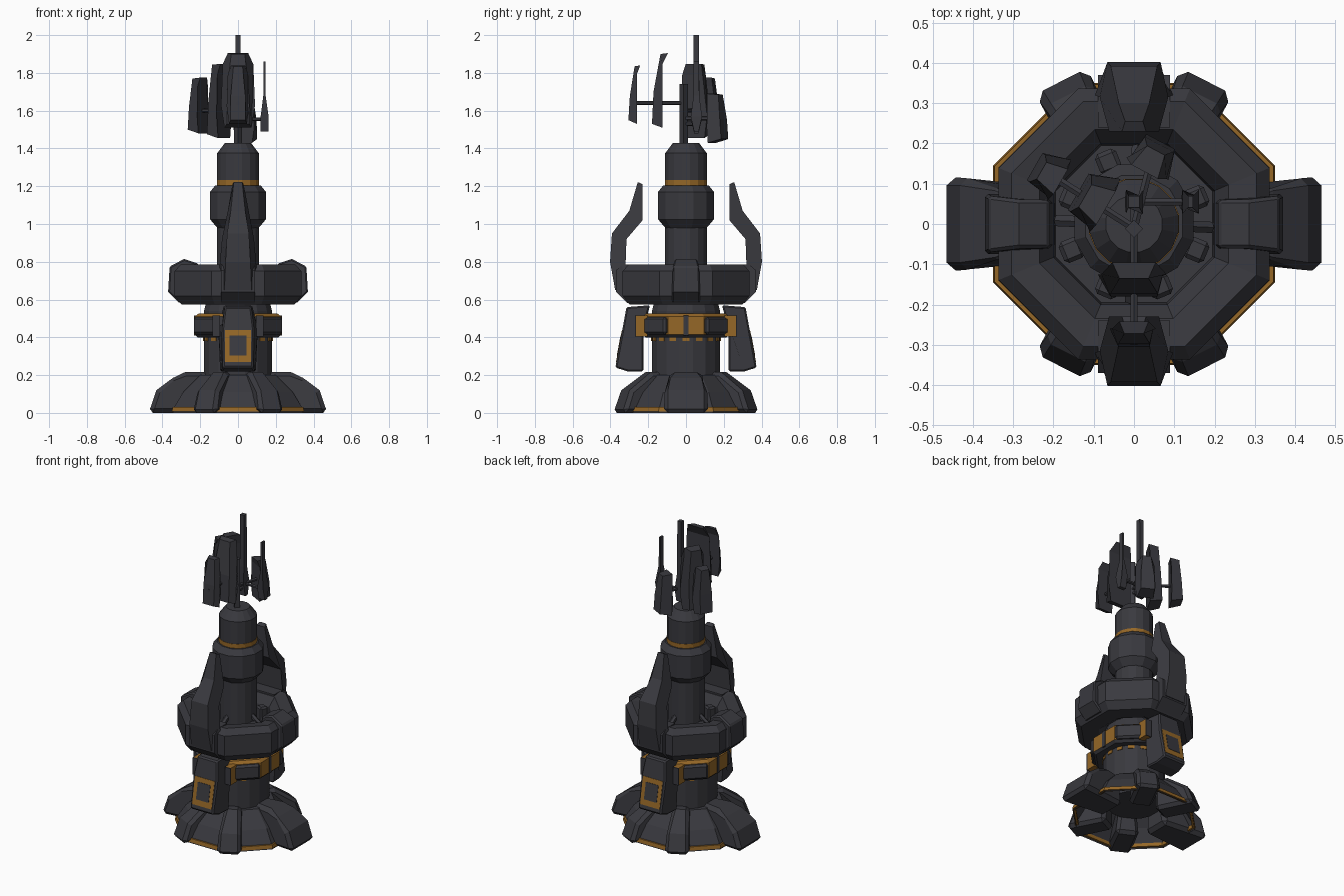
import bpy, bmesh, math
from mathutils import Matrix, Vector

if "Cube" in bpy.data.objects:
    bpy.data.objects.remove(bpy.data.objects["Cube"])


def material(name, col):
    m = bpy.data.materials.new(name)
    m.diffuse_color = (*col, 1)
    m.use_nodes = True
    m.node_tree.nodes["Principled BSDF"].inputs["Base Color"].default_value = m.diffuse_color
    return m


DARK = material("dark_metal", (0.041, 0.041, 0.049))
ORANGE = material("orange_paint", (0.30, 0.135, 0.02))


def finish(name, bm, mat, bevel=0):
    bmesh.ops.recalc_face_normals(bm, faces=bm.faces[:])
    me = bpy.data.meshes.new(name)
    bm.to_mesh(me)
    bm.free()
    ob = bpy.data.objects.new(name, me)
    bpy.context.collection.objects.link(ob)
    me.materials.append(mat)
    if bevel:
        b = ob.modifiers.new("chamfer", 'BEVEL')
        b.width, b.segments, b.limit_method = bevel, 1, 'ANGLE'
        b.angle_limit = math.radians(50)
    return ob


def prism(name, pts, angle, mat=DARK, bevel=0, offset=(0, 0, 0)):
    """Closed (radius, z, half_width) outline, mirrored across its own plane."""
    bm = bmesh.new()
    M = Matrix.Translation(offset) @ Matrix.Rotation(math.radians(angle), 4, 'Z')
    a = [bm.verts.new(M @ Vector((r, w, z))) for r, z, w in pts]
    b = [bm.verts.new(M @ Vector((r, -w, z))) for r, z, w in pts]
    n = len(pts)
    for i in range(n):
        j = (i + 1) % n
        bm.faces.new((a[i], a[j], b[j], b[i]))
    bm.faces.new(a)
    bm.faces.new(b[::-1])
    return finish(name, bm, mat, bevel)


def lathe(name, prof, n, mat=DARK, ring=False, cap=True):
    """Faceted turning of (apothem, z) points with a flat facing +x."""
    bm = bmesh.new()
    k = 1 / math.cos(math.pi / n)
    rows = [[bm.verts.new((r * k * math.cos((i + .5) * math.tau / n),
                           r * k * math.sin((i + .5) * math.tau / n), z))
             for i in range(n)] for r, z in prof]
    pairs = list(zip(rows, rows[1:]))
    if ring:
        pairs.append((rows[-1], rows[0]))
    for p, q in pairs:
        for i in range(n):
            j = (i + 1) % n
            bm.faces.new((p[i], p[j], q[j], q[i]))
    if cap and not ring:
        bm.faces.new(rows[0])
        bm.faces.new(rows[-1])
    return finish(name, bm, mat)


def box(name, angle, r0, r1, z0, z1, w, mat=DARK, bevel=0, offset=(0, 0, 0)):
    return prism(name, [(r0, z0, w), (r1, z0, w), (r1, z1, w), (r0, z1, w)],
                 angle, mat, bevel, offset)


def rod(name, p, q, rad, sides=6):
    p, q = Vector(p), Vector(q)
    bm = bmesh.new()
    M = Matrix.Translation((p + q) / 2) @ (q - p).to_track_quat('Z', 'Y').to_matrix().to_4x4()
    bmesh.ops.create_cone(bm, cap_ends=True, segments=sides, radius1=rad, radius2=rad,
                          depth=(q - p).length, matrix=M)
    return finish(name, bm, DARK)


# Base skirt, with an orange hem
lathe("base_skirt", [(.345, .0), (.335, .035), (.29, .11), (.20, .2), (.16, .2)], 8, cap=False)
lathe("base_hem", [(.35, .008), (.346, .03), (.33, .03), (.33, .008)], 8, ORANGE, ring=True)

# Side feet and front/back feet
for a in (0, 180):
    prism("side_foot", [(.16, 0, .09), (.473, 0, .118), (.432, .12, .118),
                        (.345, .185, .105), (.28, .216, .08), (.15, .216, .06)], a, bevel=.022)
for a in (63, 117, 243, 297):
    prism("corner_foot", [(.16, 0, .07), (.405, 0, .072), (.36, .12, .068),
                          (.225, .216, .05), (.15, .216, .045)], a, bevel=.02)

# Lower column
lathe("lower_column", [(.16, .1), (.18, .2), (.18, .54), (.165, .6)], 16)
for i in range(16):
    box("column_dash", i * 22.5, .17, .184, .38, .40, .018, ORANGE)

# Orange belt with dark underside and covers
belt = lathe("belt", [(.175, .40), (.215, .40), (.23, .415), (.23, .51), (.21, .525), (.175, .525)],
             8, ORANGE, ring=True)
belt.data.materials.append(DARK)
for f in belt.data.polygons:
    f.material_index = int(f.normal.z < -.5 or abs(f.normal.y) > .9)
for a in (45, 135, 225, 315):
    box("belt_cover", a, .2, .25, .415, .508, .09, bevel=.012)
for a in (0, 180):
    box("belt_seam", a, .2, .233, .41, .515, .012)
for s in (-1, 1):
    for t in (-1, 1):
        box("belt_end_block", 0, -.02, .02, .405, .515, .03, ORANGE, offset=(s * .115, t * .235, 0))
        box("belt_end_plate", 0, -.02, .02, .405, .515, .003, offset=(s * .115, t * .268, 0))

# Front and back pods with orange framed panels
for a in (90, 270):
    prism("pod", [(.19, .57, .075), (.315, .56, .07), (.337, .44, .085), (.374, .24, .08),
                  (.31, .22, .09), (.225, .22, .095), (.225, .45, .10)], a, bevel=.008)
    for nm, z0, z1, w, off, m in (("pod_frame", .27, .44, .07, .002, ORANGE),
                                  ("pod_panel", .305, .41, .045, .004, DARK)):
        f = lambda z: .337 + (.44 - z) * .185
        prism(nm, [(f(z0) - .01, z0, w), (f(z0) + off, z0, w),
                   (f(z1) + off, z1, w), (f(z1) - .01, z1, w)], a, m)

# Large eight-sided ring with a sunken middle, and blocks on its four sides
lathe("main_ring", [(.16, .60), (.20, .575), (.30, .575), (.336, .62), (.336, .75),
                    (.304, .785), (.235, .775), (.20, .72), (.195, .65), (.10, .65)], 8, ring=True)
for a in (0, 180):
    prism("ring_block", [(.195, .66, .06), (.21, .79, .06), (.285, .815, .06),
                         (.362, .775, .07), (.37, .64, .075), (.31, .58, .075)], a, bevel=.008)
for a in (90, 270):
    prism("blade_root", [(.23, .66, .09), (.24, .785, .09), (.335, .785, .09),
                         (.37, .755, .09), (.37, .64, .09), (.31, .58, .09)], a)
for i in range(8):
    a = 22.5 + i * 45
    box("pit_block", a, .14, .195, .64, .71 + .03 * (i % 2), .028, bevel=.01)
    if i % 2:
        c, s = math.cos(math.radians(a + 20)), math.sin(math.radians(a + 20))
        rod("pit_pipe", (.1 * c, .1 * s, .75), (.19 * c, .19 * s, .69), .016)

# Front and back swept blades
for a in (90, 270):
    prism("blade", [(.255, 1.222, .022), (.30, 1.07, .038), (.392, .95, .058), (.402, .80, .066),
                    (.375, .65, .072), (.31, .65, .095), (.32, .78, .097), (.315, .92, .085),
                    (.23, 1.02, .062), (.23, 1.21, .03)], a)

# Upper column, collar and cap
lathe("upper_column", [(.11, .62), (.11, 1.0)], 16)
lathe("collar", [(.11, .98), (.148, 1.025), (.148, 1.17), (.12, 1.205), (.10, 1.205)], 12)
lathe("cap_stripe", [(.112, 1.20), (.112, 1.232)], 16, ORANGE)
lathe("cap", [(.11, 1.205), (.11, 1.375), (.07, 1.428)], 16)

# Antenna mast
rod("mast", (0, -.012, 1.40), (0, -.012, 1.74), .022, 4)


def panel(name, angle, r, z0, z1, w, d=.055, lean=.03, offset=(0, 0, 0)):
    """Faceted antenna panel: slim at the top, leaning inward."""
    h = z1 - z0
    prism(name, [(r + d, z0 + .02, w * .65), (r + d - .008, z0 + h * .48, w * .65),
                 (r + d - lean - .015, z1 - .005, w * .4), (r - lean, z1, w * .6),
                 (r, z1 - h * .15, w * .9), (r, z0 + h * .3, w), (r, z0, w * .8)],
          angle, offset=offset)


# Front pair of panels on a rod
panel("front_panel_inner", 270, .125, 1.51, 1.905, .09)
panel("front_panel_outer", 270, .26, 1.53, 1.84, .06, .045, .018)
rod("front_rod", (0, -.01, 1.64), (0, -.30, 1.64), .01)

# Left rear pair of panels on a rod
panel("left_panel_inner", 150, .085, 1.455, 1.848, .08, .075, .005)
panel("left_panel_outer", 150, .215, 1.48, 1.775, .06, .07, .005)
rod("left_rod", (0, -.01, 1.60), (-.22, .13, 1.60), .011)

# Rear panel
panel("rear_panel", 62, -.03, 1.43, 1.69, .062, .075, .01, (.045, .165, 0))
rod("rear_rod", (0, -.01, 1.56), (.045, .165, 1.56), .011)

# Tall spikes on the right
for nm, x, z0, z1, t in (("tall_spike", 0, 1.48, 2.0, .014), ("short_spike", .14, 1.49, 1.86, .006)):
    body = z0 + .19
    prism(nm + "_body", [(x - .022, z0, .012), (x + .022, z0, .012), (x + .022, z0 + .08, .03),
                         (x + t, body, .015), (x - t, body, .015), (x - .02, z0 + .08, .03)],
          0, offset=(0, .055, 0))
    prism(nm, [(x - t, z0 + .1, .016), (x + t, z0 + .1, .016), (x + t, z1, .014),
               (x - t, z1, .014)], 0, offset=(0, .055, 0))
rod("spike_rod", (0, .055, 1.555), (.15, .055, 1.555), .01)
rod("spike_brace", (0, -.01, 1.53), (0, .06, 1.53), .012)
